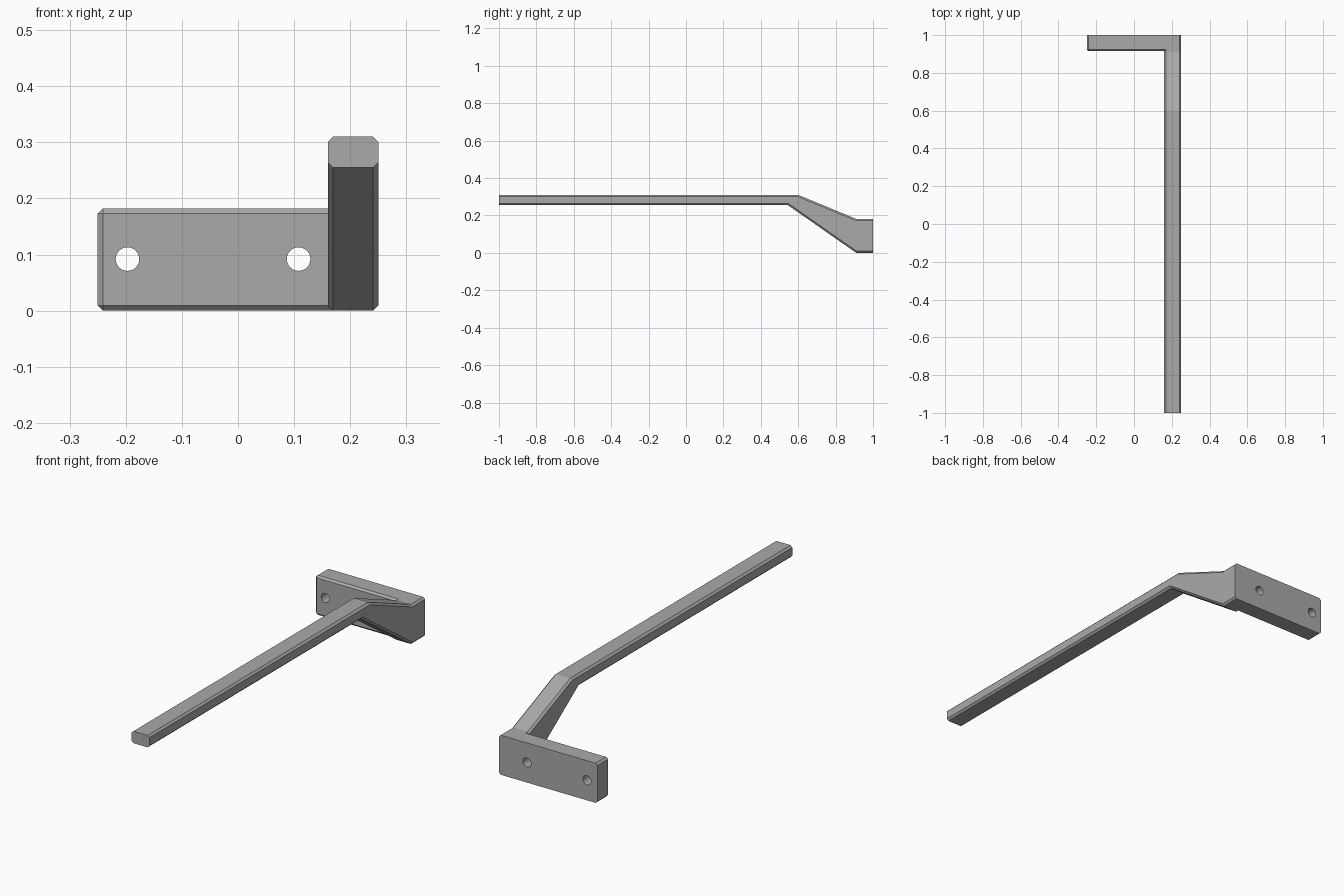
import bpy
import bmesh
from math import pi

CHAMFER = 0.009
cube = bpy.data.objects.get("Cube")
if cube:
    bpy.data.objects.remove(cube, do_unlink=True)

metal = bpy.data.materials.new("grey_metal")
metal.use_nodes = True
metal.diffuse_color = (0.4, 0.4, 0.4, 1)
metal.node_tree.nodes["Principled BSDF"].inputs["Base Color"].default_value = (0.4, 0.4, 0.4, 1)


def extruded_part(name, profile, x0, x1, sharp):
    """Extrude a (y, z) profile along x, chamfering every edge that is not sharp."""
    bm = bmesh.new()
    face = bm.faces.new([bm.verts.new((x0, y, z)) for y, z in profile])
    extruded = bmesh.ops.extrude_face_region(bm, geom=[face])["geom"]
    for v in extruded:
        if isinstance(v, bmesh.types.BMVert):
            v.co.x = x1
    bmesh.ops.recalc_face_normals(bm, faces=bm.faces[:])
    edges = [e for e in bm.edges if not sharp(e.verts[0].co, e.verts[1].co)]
    bmesh.ops.bevel(bm, geom=edges, offset=CHAMFER, offset_type='OFFSET',
                    segments=1, profile=0.5, affect='EDGES')
    bmesh.ops.recalc_face_normals(bm, faces=bm.faces[:])
    mesh = bpy.data.meshes.new(name)
    bm.to_mesh(mesh)
    bm.free()
    mesh.materials.append(metal)
    obj = bpy.data.objects.new(name, mesh)
    bpy.context.collection.objects.link(obj)
    return obj


def both(a, b, axis, value):
    return abs(a[axis] - value) < 1e-4 and abs(b[axis] - value) < 1e-4


# Long arm with its cranked, flared foot: only the lengthwise edges are chamfered
arm_profile = [(-1, 0.255), (-1, 0.31), (0.6, 0.31), (0.91, 0.182),
               (1, 0.182), (1, 0), (0.91, 0), (0.545, 0.255)]
extruded_part("support_arm", arm_profile, 0.16, 0.25,
              lambda a, b: abs(a.x - b.x) > 1e-4 or both(a, b, 1, -1) or both(a, b, 1, 1))

# Mounting plate: back rim and the end joining the arm stay sharp
JOIN = 0.16 + CHAMFER
plate_profile = [(0.915, 0), (0.915, 0.182), (1, 0.182), (1, 0)]
plate = extruded_part("mounting_plate", plate_profile, -0.25, JOIN,
                      lambda a, b: both(a, b, 1, 1) or both(a, b, 0, JOIN))

# Screw holes through the plate
for i, x in enumerate((-0.197, 0.108)):
    bpy.ops.mesh.primitive_cylinder_add(vertices=32, radius=0.021, depth=0.3,
                                        location=(x, 0.96, 0.092), rotation=(pi / 2, 0, 0))
    cutter = bpy.context.object
    cutter.name = f"screw_hole_cutter_{i + 1}"
    cutter.data.materials.append(metal)
    cutter.hide_render = True
    cutter.hide_set(True)
    cutter.display_type = 'WIRE'
    hole = plate.modifiers.new(f"screw_hole_{i + 1}", 'BOOLEAN')
    hole.operation = 'DIFFERENCE'
    hole.solver = 'EXACT'
    hole.object = cutter
